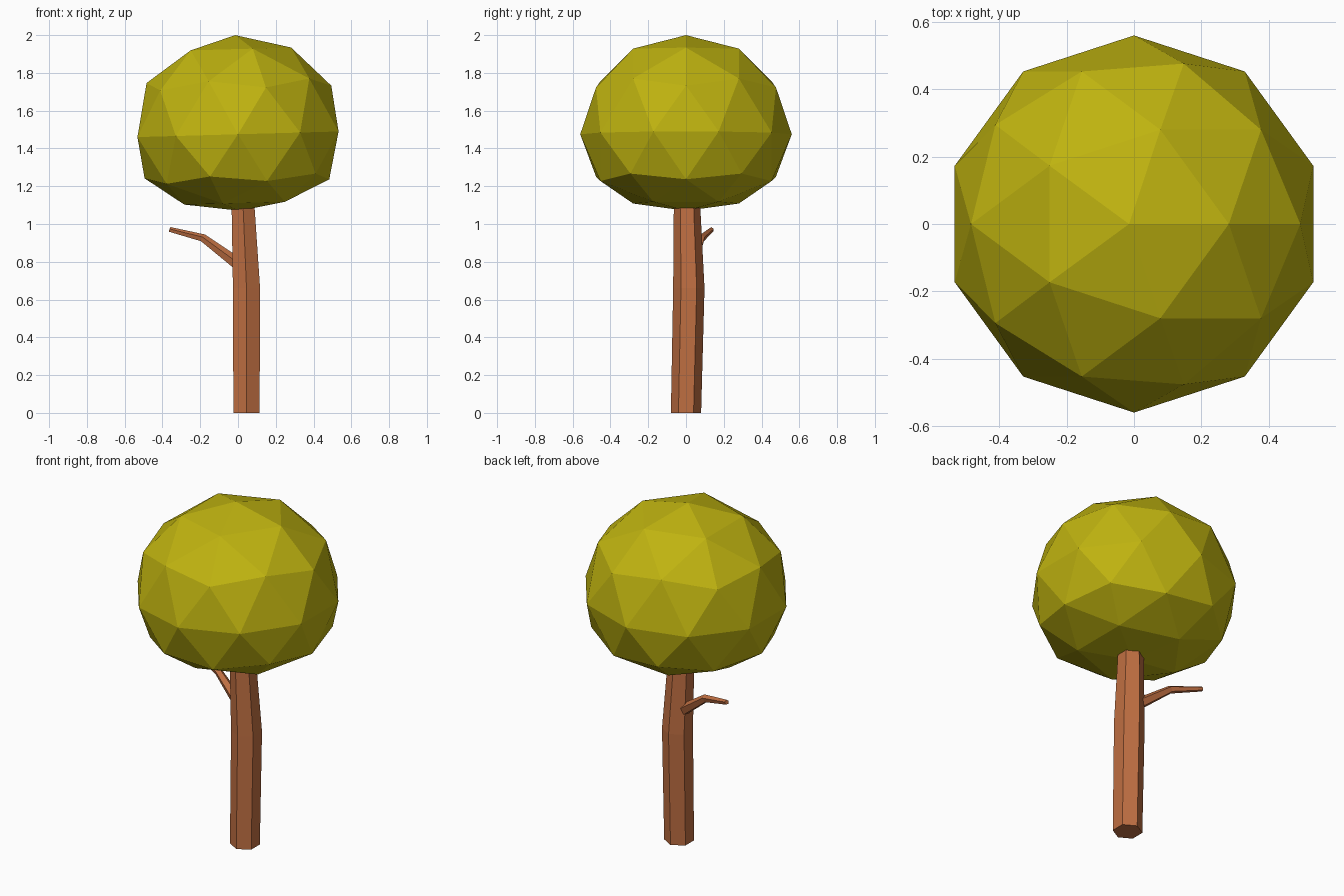
import bpy, bmesh, math
from mathutils import Vector, Matrix

if "Cube" in bpy.data.objects:
    bpy.data.objects.remove(bpy.data.objects["Cube"])


def material(name, rgb):
    m = bpy.data.materials.new(name)
    m.diffuse_color = (*rgb, 1)
    m.use_nodes = True
    m.node_tree.nodes["Principled BSDF"].inputs["Base Color"].default_value = m.diffuse_color
    return m


def add_object(name, bm, mat):
    bmesh.ops.recalc_face_normals(bm, faces=bm.faces)
    me = bpy.data.meshes.new(name)
    bm.to_mesh(me)
    bm.free()
    me.materials.append(mat)
    ob = bpy.data.objects.new(name, me)
    bpy.context.collection.objects.link(ob)
    return ob


def tube(name, sections, sides, mat):
    """Loft rings given as (centre, radius, u axis, v axis)."""
    bm = bmesh.new()
    rings = []
    for c, r, u, v in sections:
        angles = [math.pi / 2 + 2 * math.pi * k / sides for k in range(sides)]
        rings.append([bm.verts.new(Vector(c) + (u * math.cos(a) + v * math.sin(a)) * r)
                      for a in angles])
    for a, b in zip(rings, rings[1:]):
        for k in range(sides):
            j = (k + 1) % sides
            bm.faces.new((a[k], a[j], b[j], b[k]))
    bm.faces.new(rings[0][::-1])
    bm.faces.new(rings[-1])
    return add_object(name, bm, mat)


bark = material("bark brown", (0.52, 0.158, 0.054))
leaf = material("leaf olive yellow", (0.52, 0.45, 0.005))
X, Y, Z = Vector((1, 0, 0)), Vector((0, 1, 0)), Vector((0, 0, 1))

# Trunk: six-sided, slightly bent, ending inside the crown
tube("trunk", [((0.045, 0, 0), 0.08, X, Y),
               ((0.045, 0.015, 0.66), 0.083, X, Y),
               ((0.024, 0.004, 1.16), 0.068, X, Y)], 6, bark)

# Side branch: bent and tapering, rooted in the trunk
path = [Vector(p) for p in ((0.03, 0.02, 0.765), (-0.185, 0.08, 0.925), (-0.36, 0.135, 0.97))]
sections = []
for i, (p, r) in enumerate(zip(path, (0.036, 0.022, 0.014))):
    d = (path[min(i + 1, 2)] - path[max(i - 1, 0)]).normalized()
    u = d.cross(Z).normalized()
    sections.append((p, r, u, u.cross(d)))
tube("branch", sections, 5, bark)

# Crown: faceted ball, flattened towards the bottom and tilted a little
bm = bmesh.new()
bmesh.ops.create_icosphere(bm, subdivisions=2, radius=1)
for v in bm.verts:
    squash = 0.035 if v.co.z > 0 else 0.155
    v.co = Vector((v.co.x * 0.56, v.co.y * 0.56, v.co.z * (0.56 - squash * abs(v.co.z))))
bm.transform(Matrix.Translation((0, 0, 1.475)) @ Matrix.Rotation(math.radians(-1.6), 4, 'Y'))
add_object("crown", bm, leaf)
